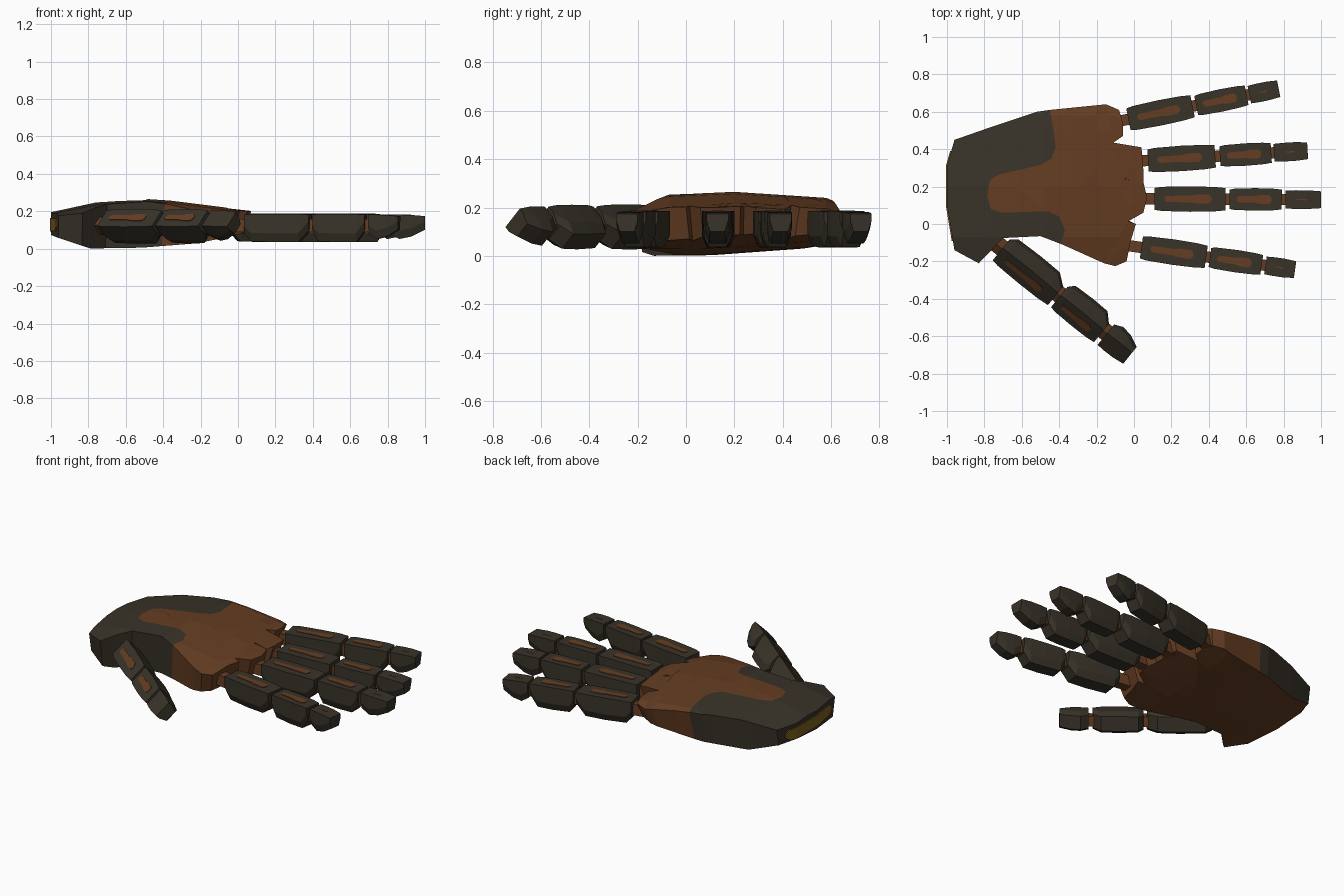
import bpy, bmesh, math
from mathutils import Vector, Matrix

if "Cube" in bpy.data.objects:
    bpy.data.objects.remove(bpy.data.objects["Cube"])


def material(name, rgb):
    m = bpy.data.materials.new(name)
    m.diffuse_color = (*rgb, 1)
    m.use_nodes = True
    m.node_tree.nodes["Principled BSDF"].inputs["Base Color"].default_value = m.diffuse_color
    return m


DARK = material("dark_olive", (0.040, 0.033, 0.022))
BROWN = material("rust_brown", (0.130, 0.047, 0.016))
GOLD = material("dull_gold", (0.20, 0.11, 0.012))


def finish(bm, name, mats, matrix=None):
    bmesh.ops.recalc_face_normals(bm, faces=bm.faces)
    me = bpy.data.meshes.new(name)
    bm.to_mesh(me)
    bm.free()
    for m in mats:
        me.materials.append(m)
    ob = bpy.data.objects.new(name, me)
    if matrix:
        ob.matrix_world = matrix
    bpy.context.collection.objects.link(ob)
    return ob


def lerp(table, v):
    if v <= table[0][0]:
        return table[0][1]
    for (a, fa), (b, fb) in zip(table, table[1:]):
        if v <= b:
            return fa + (fb - fa) * (v - a) / (b - a)
    return table[-1][1]


def loft(rings, name, mat, matrix):
    bm = bmesh.new()
    rows = [[bm.verts.new(p) for p in r] for r in rings]
    n = len(rows[0])
    for a, b in zip(rows, rows[1:]):
        for i in range(n):
            j = (i + 1) % n
            bm.faces.new((a[i], a[j], b[j], b[i]))
    bm.faces.new(rows[0])
    bm.faces.new(rows[-1])
    return finish(bm, name, [mat], matrix)


# ---- palm: two coloured regions sharing one border ----
border = [(-.45, .61), (-.43, .5), (-.42, .41), (-.44, .35), (-.5, .315), (-.72, .265),
          (-.77, .235), (-.785, .15), (-.765, .08), (-.71, .06), (-.46, .068),
          (-.4, .04), (-.37, -.03), (-.39, -.107)]
knuckles = [(-.36, -.12), (-.16, -.21), (-.1, -.225), (-.04, -.2), (-.02, -.1), (.01, 0),
            (-.03, .015), (.05, .06), (.07, .14), (.05, .225), (-.05, .24), (.05, .29),
            (.04, .41), (-.11, .435), (-.06, .47), (-.06, .54), (-.08, .61), (-.15, .64)]
wrist = [(-.5, -.065), (-.7, -.075), (-.83, -.21), (-.96, -.14), (-1, .1),
         (-1, .31), (-.96, .45), (-.76, .52), (-.52, .6)]
TOP_X = [(-1, .195), (-.76, .247), (-.48, .265), (-.36, .257), (.07, .203)]
TOP_Y = [(-.225, -.045), (-.07, -.012), (.2, 0), (.58, -.025), (.64, -.05)]
LOW_X = [(-1, .07), (-.78, .0), (-.5, .004), (-.2, .028), (.07, .08)]
LOW_Y = [(-.225, 0), (.1, .003), (.5, .03), (.64, .045)]

bm = bmesh.new()
vb = [bm.verts.new((*p, 0)) for p in border]
vk = [bm.verts.new((*p, 0)) for p in knuckles]
vw = [bm.verts.new((*p, 0)) for p in wrist]
bm.faces.new(vb + vk).material_index = 1
bm.faces.new(vw + vb).material_index = 0
bmesh.ops.triangulate(bm, faces=bm.faces[:])
cuts = [(Vector((x, 0, 0)), Vector((1, 0, 0))) for x, _ in TOP_X[1:-1] + LOW_X[1:-1]]
cuts += [(Vector((0, y, 0)), Vector((0, 1, 0))) for y, _ in TOP_Y[1:-1] + LOW_Y[1:-1]]
for co, no in cuts:
    bmesh.ops.bisect_plane(bm, geom=bm.verts[:] + bm.edges[:] + bm.faces[:], dist=1e-5,
                           plane_co=co, plane_no=no)
for f in bm.faces:
    f.normal_update()
    if f.normal.z < 0:
        f.normal_flip()
low_faces = bm.faces[:]
mats = [f.material_index for f in low_faces]
top = bmesh.ops.duplicate(bm, geom=bm.verts[:] + bm.edges[:] + low_faces)
vmap = top["vert_map"]
low_edges = [e for f in low_faces for e in f.edges if len(e.link_faces) == 1]
low_verts = {v for f in low_faces for v in f.verts}
walls = []
for e in low_edges:
    a, b = e.verts
    f = bm.faces.new((a, b, vmap[b], vmap[a]))
    mid = (a.co + b.co) / 2
    f.material_index = 0 if mid.x < -.39 - .083 * (mid.y + .11) else 1
for f in low_faces:
    f.material_index = 1
for v in bm.verts:
    x, y = v.co.x, v.co.y
    if v in low_verts:
        v.co = (-1 + (x + 1) * .97, .2 + (y - .2) * .93, lerp(LOW_X, x) + lerp(LOW_Y, y))
    else:
        v.co.z = lerp(TOP_X, x) + lerp(TOP_Y, y)
bmesh.ops.dissolve_limit(bm, angle_limit=.01, verts=bm.verts[:], edges=bm.edges[:],
                         delimit={'MATERIAL'})
finish(bm, "palm", [DARK, BROWN])

# ---- gold inlay wrapped over the wrist end ----
END_X = [(-.14, -.96), (.1, -1), (.31, -1), (.45, -.96)]
rings = []
for y, h in [(-.09, .012), (-.06, .032), (.1, .036), (.31, .036), (.36, .032), (.39, .012)]:
    x, zc = lerp(END_X, y), .128
    rings.append([(x - .006, y, zc - h), (x - .006, y, zc + h),
                  (x + .003, y, zc + h), (x + .003, y, zc - h)])
loft(rings, "wrist_inlay", GOLD, None)


# ---- digits: faceted segments, inlaid stripes and joint pins ----
# station: fraction of length, width factor, top height, bottom height
LINK = [(0, .86, .072, -.03), (.1, .95, .075, -.07), (.5, 1, .075, -.075),
        (.84, .96, .075, -.073), (1, .88, .072, -.01)]
TIP = [(0, .95, .072, -.03), (.28, 1, .072, -.058), (.62, 1, .07, -.045), (1, .9, .064, -.008)]


def segment(name, s0, s1, half, stations, matrix):
    rings = []
    for t, k, hi, lo in stations:
        s, w, mid = s0 + t * (s1 - s0), half * k, lo + .045
        rings.append([(s, -w, hi), (s, w, hi), (s, w, mid),
                      (s, w * .68, lo), (s, -w * .68, lo), (s, -w, mid)])
    loft(rings, name, DARK, matrix)


def stripe(name, s0, s1, half, matrix, z):
    L = s1 - s0
    rings = []
    for t, k in [(0, .35), (.06, .7), (.55, .75), (.68, 1), (.94, 1), (1, .4)]:
        s, w = s0 + t * L, half * k
        rings.append([(s, -w, z - .004), (s, w, z - .004), (s, w, z + .003), (s, -w, z + .003)])
    loft(rings, name, BROWN, matrix)


def pin(name, s0, s1, matrix):
    loft([[(s, -.03, .05), (s, .03, .05), (s, .03, -.02), (s, -.03, -.02)]
          for s in (s0, s1)], name, BROWN, matrix)


def digit(name, origin, angle, spans, halves, roll=0):
    a, r = math.radians(angle), math.radians(roll)
    d = Vector((math.cos(a), math.sin(a), 0))
    out = Vector((math.sin(a), -math.cos(a), 0))
    up = out * math.sin(r) + Vector((0, 0, 1)) * math.cos(r)
    lat = up.cross(d)
    m = Matrix((d, lat, up)).transposed().to_4x4()
    m.translation = Vector(origin)
    prev = spans[0][0] - .1
    for i, ((s0, s1), half) in enumerate(zip(spans, halves)):
        label = ("base", "middle", "tip")[i]
        segment(f"{name}_{label}", s0, s1, half, TIP if i == 2 else LINK, m)
        pin(f"{name}_{label}_joint", prev - .01, s0 + .01, m)
        L = s1 - s0
        if i < 2:
            stripe(f"{name}_{label}_stripe", s0 + L * .14, s1 - L * .2, .024, m, .0755)
        elif not roll:
            stripe(f"{name}_{label}_stripe", s0 + L * .32, s1 - L * .4, .004, m, .07)
        prev = s1


W = (.068, .06, .05)
digit("index_finger", (0, -.12, .11), -8.2, [(.04, .39), (.41, .69), (.71, .87)], W)
digit("middle_finger", (0, .135, .11), -.3, [(.11, .49), (.51, .79), (.81, 1.0)], W)
digit("ring_finger", (0, .335, .11), 3.5, [(.075, .435), (.46, .735), (.75, .93)], W)
digit("little_finger", (-.03, .56, .11), 11.5, [(0, .35), (.37, .645), (.66, .82)], W)
digit("thumb", (-.697, -.122, .112), -39, [(0, .38), (.40, .696), (.72, .89)],
      (.068, .066, .06), roll=45)
